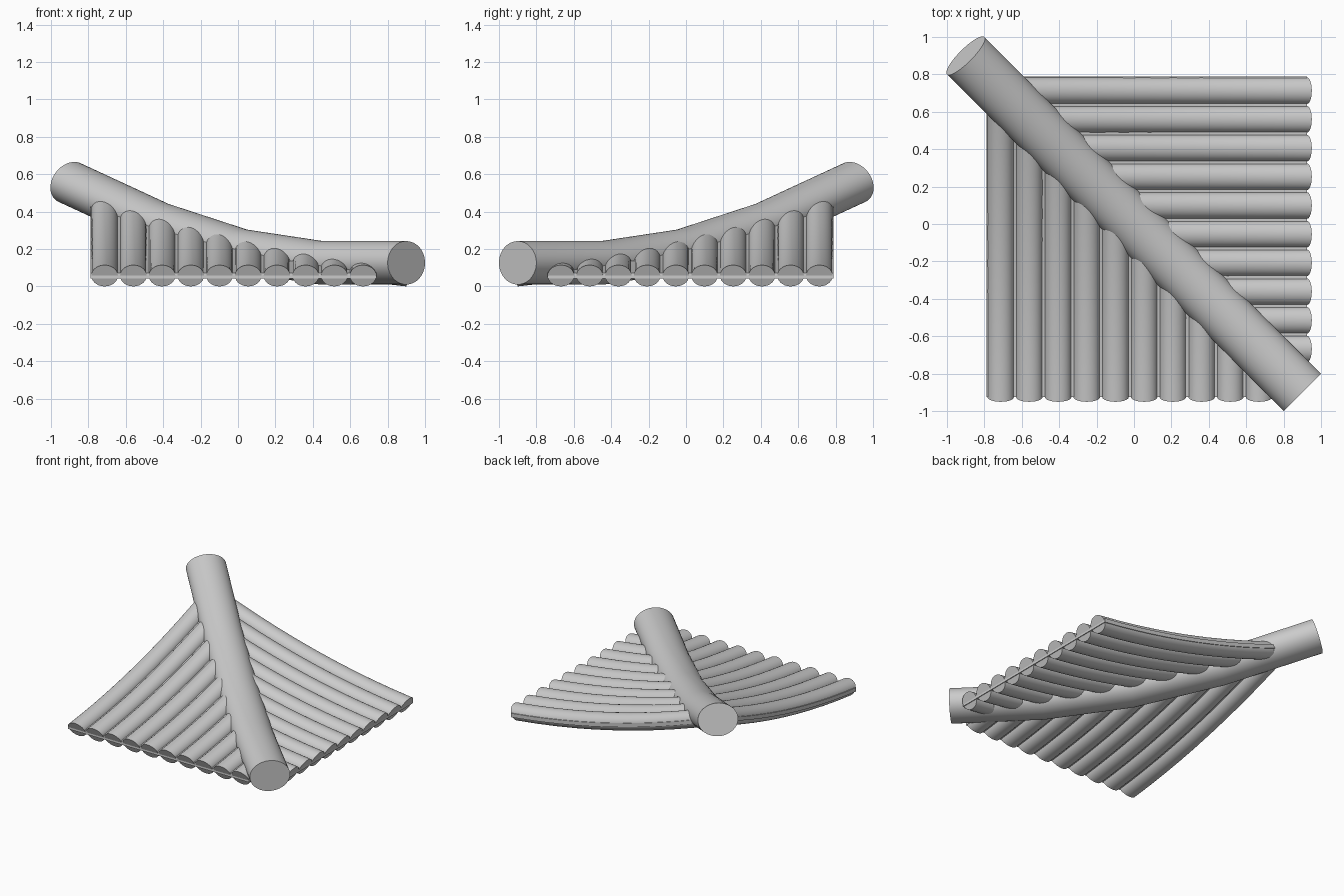
import bpy, bmesh, math
from mathutils import Vector

if "Cube" in bpy.data.objects:
    bpy.data.objects.remove(bpy.data.objects["Cube"])

EAVE = 0.925          # distance from centre to the eave
PITCH = 0.1535        # spacing of the roll tiles
LEAN = 0.45           # outward lean of the eave end faces


def roof_z(y):
    """Concave roof slope, rising away from the eave."""
    t = y + EAVE
    return 0.057 + 0.11 * t + 0.081 * t * t


def left_side(p):
    return p


def right_side(p):
    """Mirror across the hip line."""
    return Vector((-p.y, -p.x, p.z))


def loft(name, rings):
    """Skin a list of closed rings and cap both ends."""
    bm = bmesh.new()
    rows = [[bm.verts.new(p) for p in ring] for ring in rings]
    n = len(rows[0])
    for a, b in zip(rows, rows[1:]):
        for i in range(n):
            j = (i + 1) % n
            bm.faces.new((a[i], a[j], b[j], b[i]))
    bm.faces.new(rows[0])
    bm.faces.new(rows[-1])
    bmesh.ops.recalc_face_normals(bm, faces=bm.faces[:])
    mesh = bpy.data.meshes.new(name)
    bm.to_mesh(mesh)
    bm.free()
    obj = bpy.data.objects.new(name, mesh)
    bpy.context.collection.objects.link(obj)
    bpy.ops.object.select_all(action='DESELECT')
    obj.select_set(True)
    bpy.context.view_layer.objects.active = obj
    bpy.ops.object.shade_smooth_by_angle(angle=math.radians(35))
    return obj


def ellipse(n, w, h):
    return [(w * math.cos(2 * math.pi * i / n), h * math.sin(2 * math.pi * i / n))
            for i in range(n)]


# Hip ridge: oval beam swept down the diagonal (x, z)
path = [(-0.9, 0.555), (-0.422, 0.334), (0.016, 0.191), (0.446, 0.126), (0.9, 0.126)]
pts = [Vector((x, -x, z)) for x, z in path]
side = Vector((1, 1, 0)).normalized()
rings = []
for i, p in enumerate(pts):
    d_in = (p - pts[i - 1]).normalized() if i else None
    d_out = (pts[i + 1] - p).normalized() if i < len(pts) - 1 else None
    d = ((d_in or d_out) + (d_out or d_in)).normalized()
    up = side.cross(d)
    if up.z < 0:
        up = -up
    rings.append([p + side * u + up * v for u, v in ellipse(48, 0.1414, 0.116)])
loft("hip_ridge", rings)

for label, place in (("left", left_side), ("right", right_side)):
    # Roll tiles, each running from the eave to the hip line
    for k in range(10):
        x = -0.713 + k * PITCH
        steps = 10
        rings = []
        for s in range(steps + 1):
            y = -EAVE + (EAVE - x) * s / steps
            rings.append([place(Vector((x + u, y - LEAN * v, roof_z(y) + v)))
                          for u, v in ellipse(28, 0.071, 0.057)])
        loft(f"{label}_roll_tile_{k + 1}", rings)

    # Thin roof slab between the rolls, cut along the hip line
    rings = []
    for s in range(13):
        y = -EAVE + (EAVE + 0.77) * s / 12
        z = roof_z(y)
        x1 = min(0.74, -y)
        rings.append([place(Vector(c)) for c in (
            (-0.788, y, z - 0.015), (x1, y, z - 0.015),
            (x1, y, z + 0.015), (-0.788, y, z + 0.015))])
    loft(f"{label}_roof_slab", rings)
